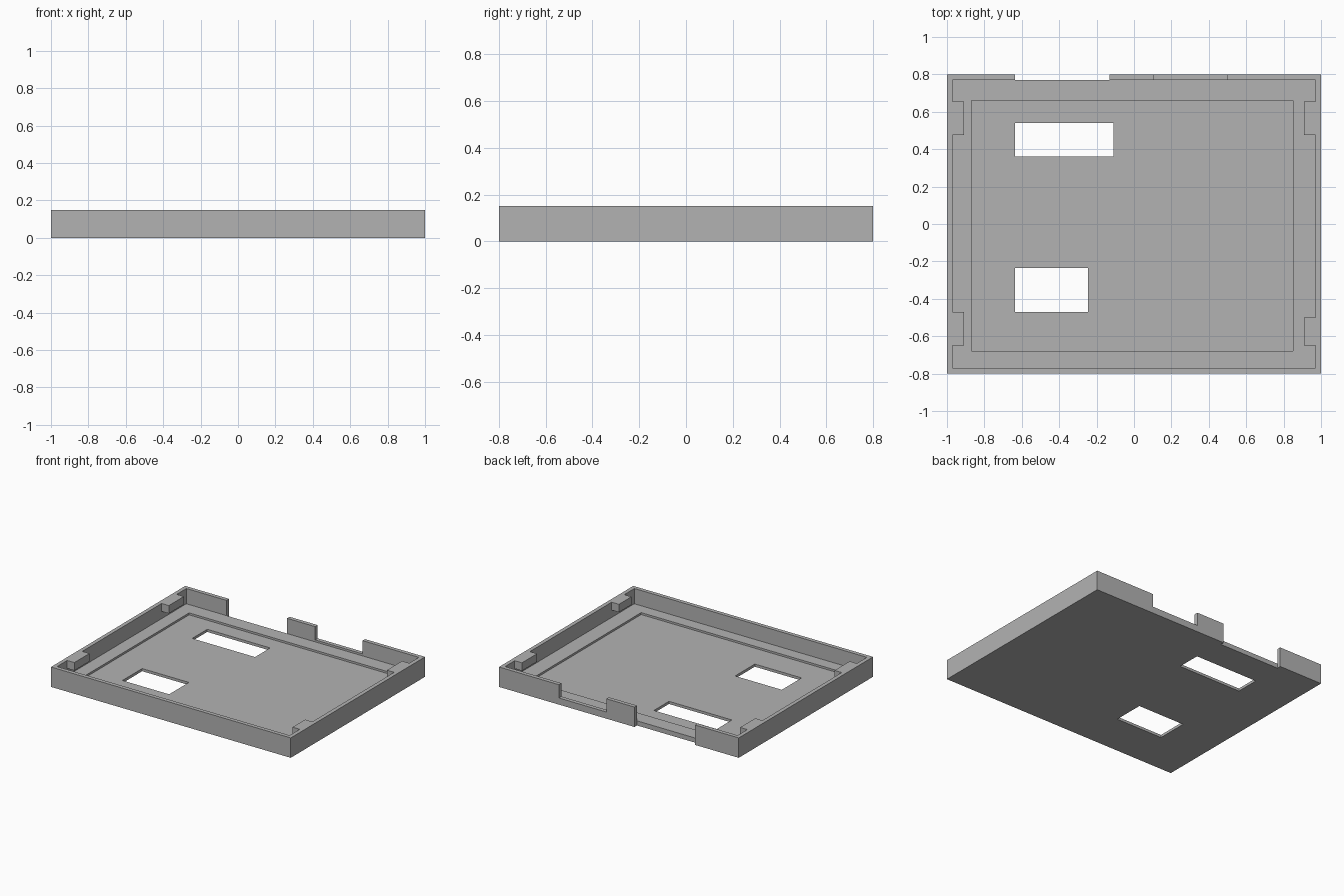
import bpy
import bmesh
from mathutils import Vector

default = bpy.data.objects.get("Cube")
if default:
    bpy.data.objects.remove(default, do_unlink=True)

W, D, H = 1.0, 0.8, 0.15      # half width, half depth, full height
WALL = 0.03
LEDGE, FLOOR = 0.035, 0.02    # rim ledge and recessed floor heights
OVER = 0.1                    # overshoot of cutters

grey = bpy.data.materials.new("plain grey")
grey.use_nodes = True
colour = (0.45, 0.45, 0.45, 1)
grey.diffuse_color = colour
grey.node_tree.nodes["Principled BSDF"].inputs["Base Color"].default_value = colour


def box(name, x, y, z):
    """Box object spanning the given (low, high) ranges."""
    low, high = Vector((x[0], y[0], z[0])), Vector((x[1], y[1], z[1]))
    bm = bmesh.new()
    bmesh.ops.create_cube(bm, size=1)
    for v in bm.verts:
        v.co = (low + high) / 2 + v.co * (high - low)
    mesh = bpy.data.meshes.new(name)
    bm.to_mesh(mesh)
    bm.free()
    mesh.materials.append(grey)
    obj = bpy.data.objects.new(name, mesh)
    bpy.context.collection.objects.link(obj)
    return obj


def combine(target, operation, tool):
    """Apply a boolean to the target and discard the tool."""
    tool.hide_render = True
    mod = target.modifiers.new(tool.name, 'BOOLEAN')
    mod.operation = operation
    mod.solver = 'EXACT'
    mod.object = tool
    bpy.context.view_layer.objects.active = target
    bpy.ops.object.modifier_apply(modifier=mod.name)
    bpy.data.objects.remove(tool, do_unlink=True)


tray = box("tray_shell", (-W, W), (-D, D), (0, H))


def cut(name, x, y, z):
    combine(tray, 'DIFFERENCE', box(name, x, y, z))


# Inner cavity and the recessed floor panel
cut("cavity", (-W + WALL, W - WALL), (-D + WALL, D - WALL), (LEDGE, H + OVER))
cut("recess", (-0.87, 0.85), (-0.68, 0.66), (FLOOR, H + OVER))

# Floor windows
cut("back_window", (-0.635, -0.11), (0.36, 0.54), (-OVER, H))
cut("front_window", (-0.635, -0.245), (-0.47, -0.235), (-OVER, H))

# Back wall openings: one full height, one leaving a sill
cut("full_opening", (-0.635, -0.13), (D - WALL, D + OVER), (-OVER, H + OVER))
cut("sill_opening", (0.105, 0.5), (D - WALL - 0.01, D + OVER), (0.05, H + OVER))

# Retaining clips on the side walls, flush with the rim
for side, name, y in ((-1, "right_back_clip", (0.475, 0.655)),
                      (-1, "right_front_clip", (-0.65, -0.47)),
                      (1, "left_back_clip", (0.475, 0.655)),
                      (1, "left_front_clip", (-0.65, -0.5))):
    x = sorted((side * 0.91, side * (W - WALL / 2)))
    combine(tray, 'UNION', box(name, x, y, (0.09, H)))
